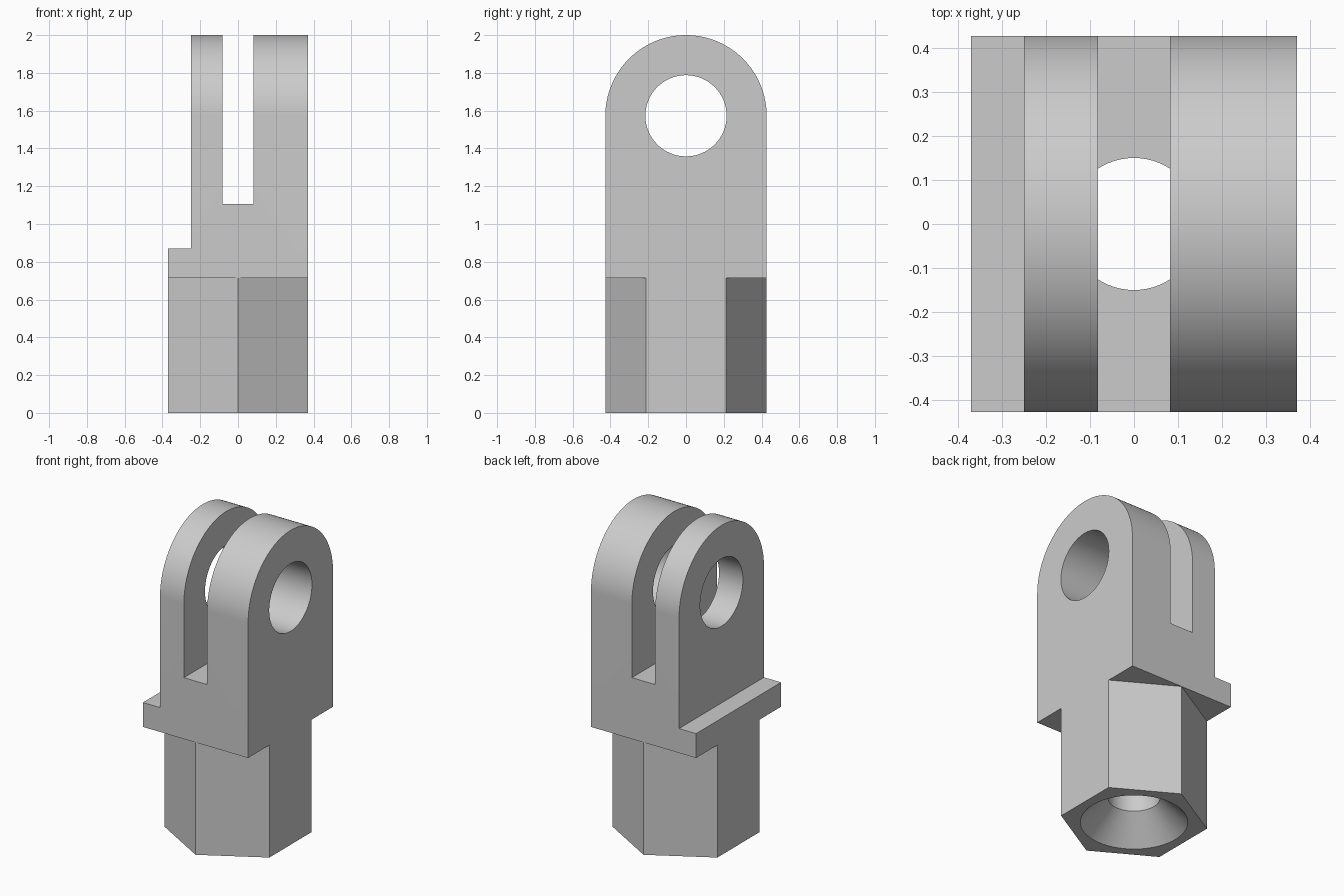
import bpy
import bmesh
from math import pi, cos, sin, radians

if "Cube" in bpy.data.objects:
    bpy.data.objects.remove(bpy.data.objects["Cube"])

HALF_W, HALF_D = 0.37, 0.427      # half width (x) and half depth (y)
EYE_Z, EYE_R = 1.573, 0.215       # cross pin hole
HEX_TOP, LEDGE_TOP, SLOT_FLOOR = 0.715, 0.87, 1.105
LUG_OUT, SLOT_HALF, BORE_R = -0.25, 0.082, 0.15

grey = bpy.data.materials.new("plain grey")
grey.use_nodes = True
GREY = (0.6, 0.6, 0.6, 1)
grey.diffuse_color = GREY
grey.node_tree.nodes["Principled BSDF"].inputs["Base Color"].default_value = GREY


def prism(name, points, offset):
    """Extrude a closed outline of 3D points along an offset."""
    bm = bmesh.new()
    face = bm.faces.new([bm.verts.new(p) for p in points])
    out = bmesh.ops.extrude_face_region(bm, geom=[face])
    moved = [v for v in out["geom"] if isinstance(v, bmesh.types.BMVert)]
    bmesh.ops.translate(bm, vec=offset, verts=moved)
    bmesh.ops.recalc_face_normals(bm, faces=bm.faces)
    return to_object(name, bm)


def to_object(name, bm):
    mesh = bpy.data.meshes.new(name)
    bm.to_mesh(mesh)
    bm.free()
    mesh.materials.append(grey)
    obj = bpy.data.objects.new(name, mesh)
    bpy.context.collection.objects.link(obj)
    return obj


def box(name, x0, x1, z0, z1):
    return prism(name, [(x0, -1, z0), (x1, -1, z0), (x1, -1, z1), (x0, -1, z1)], (0, 2, 0))


def lathe(name, profile, steps=64):
    """Revolve (radius, z) points around z and cap both ends."""
    bm = bmesh.new()
    rings = [[bm.verts.new((r * cos(2 * pi * i / steps), r * sin(2 * pi * i / steps), z))
              for i in range(steps)] for r, z in profile]
    for low, high in zip(rings, rings[1:]):
        for i in range(steps):
            j = (i + 1) % steps
            bm.faces.new((low[i], low[j], high[j], high[i]))
    bm.faces.new(rings[0])
    bm.faces.new(rings[-1])
    bmesh.ops.recalc_face_normals(bm, faces=bm.faces)
    return to_object(name, bm)


# Round-topped body, full height
arch = [(-HALF_W, HALF_D * cos(pi * i / 64), EYE_Z + HALF_D * sin(pi * i / 64)) for i in range(65)]
outline = [(-HALF_W, HALF_D, 0)] + arch + [(-HALF_W, -HALF_D, 0)]
body = prism("clevis_body", outline, (2 * HALF_W, 0, 0))

# Slot between the lugs, and the step beside the thin lug
cutters = [box("slot_cutter", -SLOT_HALF, SLOT_HALF, SLOT_FLOOR, 3),
           box("step_cutter", -1, LUG_OUT, LEDGE_TOP, 3)]

# Wedges that leave a hexagonal shank, front and back
apex = HALF_D - 0.0005
slope = 0.5 / 3 ** 0.5
for side in (-1, 1):
    wedge = [(0, apex), (0.5, apex - slope), (0.5, 1), (-0.5, 1), (-0.5, apex - slope)]
    cutters.append(prism("shank_cutter", [(x, side * y, -1) for x, y in wedge], (0, 0, 1 + HEX_TOP)))

# Cross pin hole
ring = [(-1, EYE_R * cos(2 * pi * i / 64), EYE_Z + EYE_R * sin(2 * pi * i / 64)) for i in range(64)]
cutters.append(prism("eye_cutter", ring, (2, 0, 0)))

# Countersunk bore up to the slot floor
cutters.append(lathe("bore_cutter", [(0.36, -0.05), (BORE_R, 0.16), (BORE_R, SLOT_FLOOR + 0.0005)]))

# Cut everything out of the body
bpy.ops.object.select_all(action="DESELECT")
bpy.context.view_layer.objects.active = body
body.select_set(True)
for cutter in cutters:
    cutter.hide_render = True
    mod = body.modifiers.new("cut", "BOOLEAN")
    mod.operation = "DIFFERENCE"
    mod.solver = "EXACT"
    mod.object = cutter
    bpy.ops.object.modifier_apply(modifier=mod.name)
    bpy.data.objects.remove(cutter)

bpy.ops.object.shade_smooth_by_angle(angle=radians(25))
